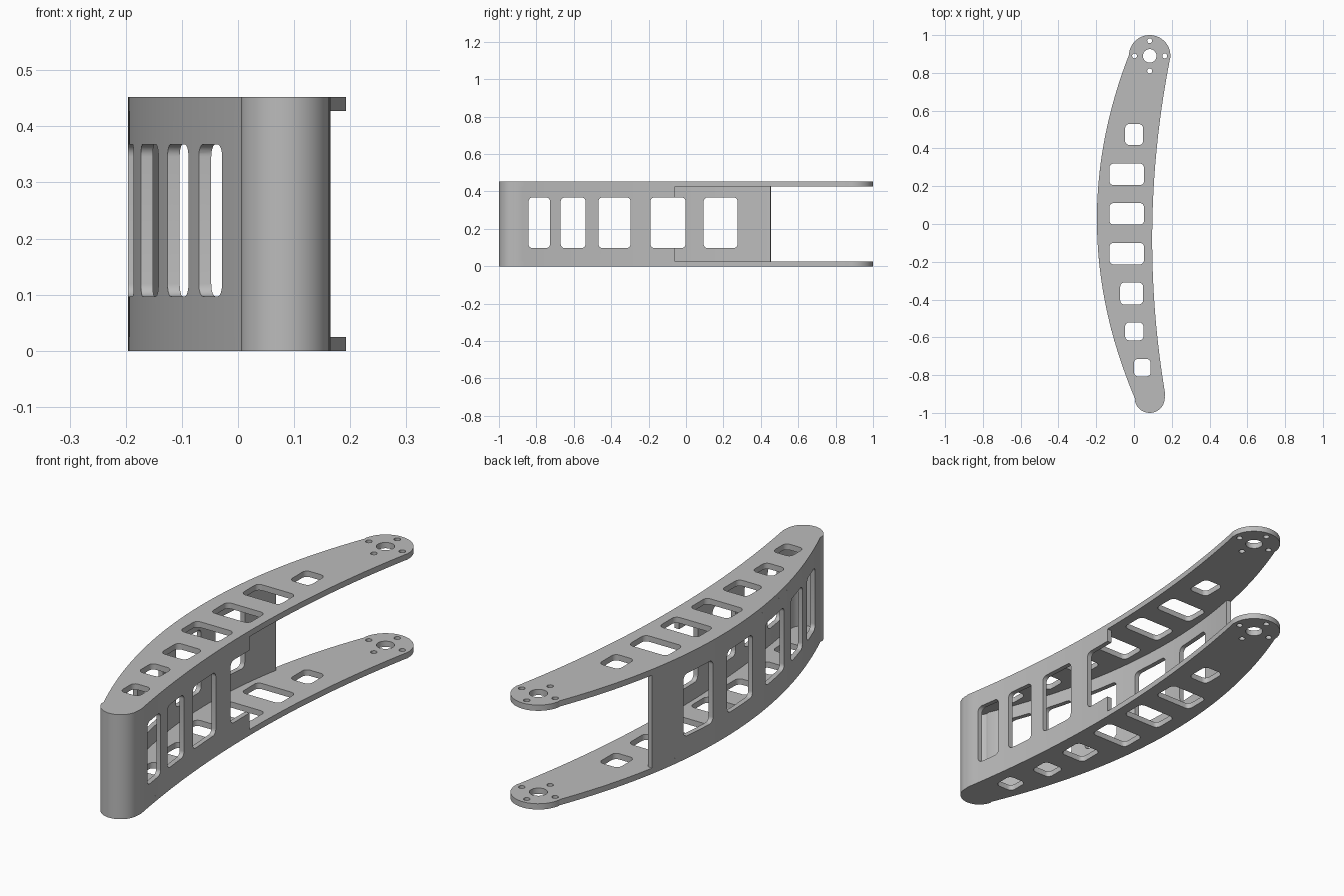
import bpy, bmesh, math
from mathutils import Vector

cube = bpy.data.objects.get("Cube")
if cube:
    bpy.data.objects.remove(cube)

HEIGHT, PLATE, WALL = 0.452, 0.025, 0.021
FRONT, BACK = Vector((0.083, -0.92)), Vector((0.083, 0.89))

grey = bpy.data.materials.new("plain grey")
grey.use_nodes = True
grey.diffuse_color = (0.5, 0.5, 0.5, 1)
grey.node_tree.nodes["Principled BSDF"].inputs["Base Color"].default_value = (0.5, 0.5, 0.5, 1)


def convex_x(y):
    return -0.196 - 0.011 * y + 0.2235 * y * y


def concave_x(y):
    return 0.097 + 0.017 * y + 0.103 * y * y


def side(fn, y0, y1, n=48):
    ys = [y0 + (y1 - y0) * i / n for i in range(n + 1)]
    return [Vector((fn(y), y)) for y in ys]


def arc(centre, r, a0, a1, n=24):
    angles = [math.radians(a0 + (a1 - a0) * i / n) for i in range(n + 1)]
    return [centre + Vector((math.cos(a), math.sin(a))) * r for a in angles]


def circle(centre, r):
    return arc(centre, r, 0, 360, 32)[:-1]


def rounded_rect(u0, u1, v0, v1, r=0.022):
    pts = []
    corners = ((u1 - r, v1 - r), (u0 + r, v1 - r), (u0 + r, v0 + r), (u1 - r, v0 + r))
    for i, c in enumerate(corners):
        pts += arc(Vector(c), r, i * 90, i * 90 + 90, 6)
    return pts


def finish(obj):
    obj.data.materials.clear()
    obj.data.materials.append(grey)
    bpy.ops.object.select_all(action='DESELECT')
    obj.select_set(True)
    bpy.context.view_layer.objects.active = obj
    bpy.ops.object.shade_smooth_by_angle(angle=math.radians(30))


def plate(name, loops, z):
    # filled outline with holes, thickened and turned into a mesh
    curve = bpy.data.curves.new(name, 'CURVE')
    curve.dimensions, curve.fill_mode = '2D', 'BOTH'
    curve.extrude = PLATE / 2
    for loop in loops:
        spline = curve.splines.new('POLY')
        spline.points.add(len(loop) - 1)
        for p, co in zip(spline.points, loop):
            p.co = (co.x, co.y, 0, 1)
        spline.use_cyclic_u = True
    temp = bpy.data.objects.new(name, curve)
    bpy.context.collection.objects.link(temp)
    mesh = bpy.data.meshes.new_from_object(temp.evaluated_get(bpy.context.evaluated_depsgraph_get()))
    bpy.data.objects.remove(temp)
    bm = bmesh.new()
    bm.from_mesh(mesh)
    bmesh.ops.remove_doubles(bm, verts=bm.verts, dist=0.0001)
    bmesh.ops.translate(bm, verts=bm.verts, vec=(0, 0, z))
    bmesh.ops.recalc_face_normals(bm, faces=bm.faces)
    bm.to_mesh(mesh)
    bm.free()
    obj = bpy.data.objects.new(name, mesh)
    bpy.context.collection.objects.link(obj)
    finish(obj)


def prism(bm, ring, offset):
    # closed solid from a flat ring of points
    face = bm.faces.new([bm.verts.new(p) for p in ring])
    new = bmesh.ops.extrude_face_region(bm, geom=[face])["geom"]
    bmesh.ops.translate(bm, vec=offset, verts=[g for g in new if isinstance(g, bmesh.types.BMVert)])


def mesh_object(name, bm):
    bmesh.ops.recalc_face_normals(bm, faces=bm.faces)
    mesh = bpy.data.meshes.new(name)
    bm.to_mesh(mesh)
    bm.free()
    obj = bpy.data.objects.new(name, mesh)
    bpy.context.collection.objects.link(obj)
    return obj


# top and bottom plates: outline, windows, hub hole and bolt holes
outline = (side(convex_x, 0.9, -0.93) + arc(FRONT, 0.08, 195, 365)
           + side(concave_x, -0.9, 0.87) + arc(BACK, 0.11, -5, 174))
plate_windows = ((-0.047, 0.048, 0.418, 0.529), (-0.13, 0.053, 0.206, 0.32),
                 (-0.13, 0.053, -0.003, 0.111), (-0.13, 0.053, -0.214, -0.1),
                 (-0.073, 0.048, -0.426, -0.31), (-0.047, 0.05, -0.616, -0.521),
                 (0, 0.088, -0.807, -0.714))
holes = [rounded_rect(*w) for w in plate_windows] + [circle(BACK, 0.036)]
holes += [circle(p, 0.013) for p in arc(BACK, 0.08, 0, 270, 3)]
plate("bottom_plate", [outline] + holes, PLATE / 2)
plate("top_plate", [outline] + holes, HEIGHT - PLATE / 2)

# side wall: one band running round the front end, longer on the convex side
path = (side(convex_x, 0.455, -0.93) + arc(FRONT, 0.08, 195, 365)
        + side(concave_x, -0.9, -0.06, 30))
inner = []
for i, p in enumerate(path):
    t = (path[min(i + 1, len(path) - 1)] - path[max(i - 1, 0)]).normalized()
    inner.append(p + Vector((-t.y, t.x)) * WALL)
bm = bmesh.new()
lower = [[bm.verts.new((p.x, p.y, PLATE)) for p in row] for row in (path, inner)]
faces = [bm.faces.new((lower[0][i], lower[0][i + 1], lower[1][i + 1], lower[1][i]))
         for i in range(len(path) - 1)]
new = bmesh.ops.extrude_face_region(bm, geom=faces)["geom"]
bmesh.ops.translate(bm, vec=(0, 0, HEIGHT - 2 * PLATE),
                    verts=[g for g in new if isinstance(g, bmesh.types.BMVert)])
wall = mesh_object("side_wall", bm)

# wall windows cut straight across both sides
bm = bmesh.new()
for y0, y1 in ((-0.842, -0.727), (-0.67, -0.537), (-0.468, -0.296), (-0.19, -0.002), (0.094, 0.276)):
    prism(bm, [(-0.5, p.x, p.y) for p in rounded_rect(y0, y1, 0.097, 0.368)], (1, 0, 0))
cutter = mesh_object("window_cutter", bm)
cutter.hide_render = True
cut = wall.modifiers.new("windows", 'BOOLEAN')
cut.operation, cut.solver, cut.object = 'DIFFERENCE', 'EXACT', cutter
bpy.context.view_layer.objects.active = wall
bpy.ops.object.modifier_apply(modifier=cut.name)
bpy.data.objects.remove(cutter)
finish(wall)
